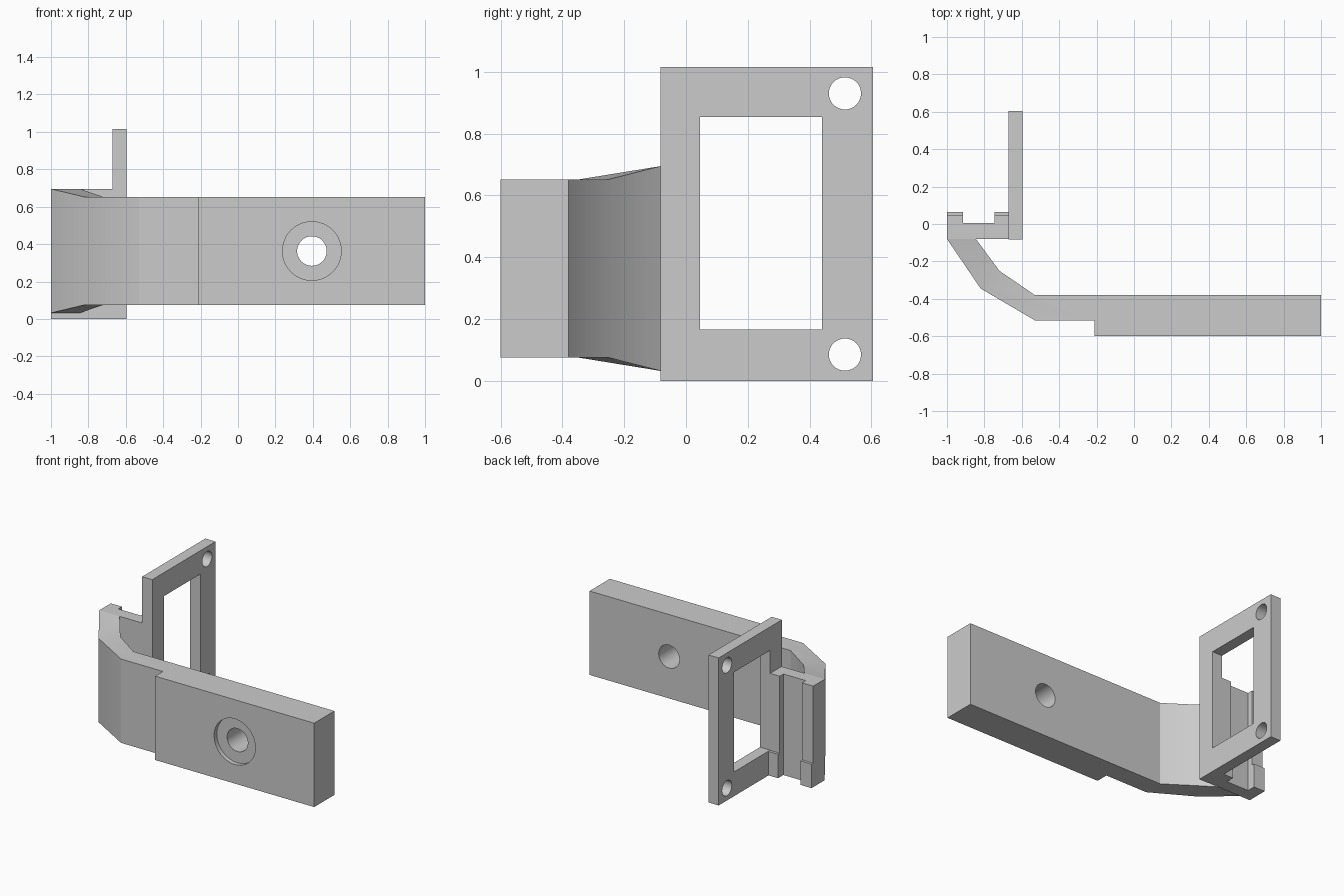
import bpy, bmesh, math
from mathutils import Matrix, Vector

cube = bpy.data.objects.get("Cube")
if cube:
    bpy.data.objects.remove(cube, do_unlink=True)

GREY = (0.6, 0.6, 0.6, 1)
mat = bpy.data.materials.new("plain_grey")
mat.use_nodes = True
mat.diffuse_color = GREY
mat.node_tree.nodes["Principled BSDF"].inputs["Base Color"].default_value = GREY


def finish(name, bm, cutter=False):
    bmesh.ops.recalc_face_normals(bm, faces=bm.faces[:])
    mesh = bpy.data.meshes.new(name)
    bm.to_mesh(mesh)
    bm.free()
    mesh.materials.append(mat)
    obj = bpy.data.objects.new(name, mesh)
    bpy.context.collection.objects.link(obj)
    obj.hide_render = cutter
    return obj


def prism(profile, z0, z1):
    """Extrude an xy outline; returns bmesh with bottom and top vertex rings."""
    bm = bmesh.new()
    low = [bm.verts.new((x, y, z0)) for x, y in profile]
    high = [bm.verts.new((x, y, z1)) for x, y in profile]
    bm.faces.new(low[::-1])
    bm.faces.new(high)
    n = len(profile)
    for i in range(n):
        j = (i + 1) % n
        bm.faces.new((low[i], low[j], high[j], high[i]))
    return bm, low, high


def box(name, x, y, z, cutter=False):
    outline = [(x[0], y[0]), (x[1], y[0]), (x[1], y[1]), (x[0], y[1])]
    return finish(name, prism(outline, *z)[0], cutter)


def cylinder(name, centre, radius, depth, axis):
    bm = bmesh.new()
    turn = Vector((0, 0, 1)).rotation_difference(Vector(axis)).to_matrix().to_4x4()
    bmesh.ops.create_cone(bm, cap_ends=True, segments=48, radius1=radius, radius2=radius,
                          depth=depth, matrix=Matrix.Translation(centre) @ turn)
    return finish(name, bm, True)


def cut(obj, cutters):
    """Subtract each cutter, then remove the helpers."""
    bpy.ops.object.select_all(action='DESELECT')
    bpy.context.view_layer.objects.active = obj
    obj.select_set(True)
    for c in cutters:
        mod = obj.modifiers.new("cut", 'BOOLEAN')
        mod.operation, mod.solver, mod.object = 'DIFFERENCE', 'EXACT', c
        bpy.ops.object.modifier_apply(modifier=mod.name)
        bpy.data.objects.remove(c, do_unlink=True)


# Mounting bar with its stepped, bent arm; the last segment flares in height
outline = [(1, -0.6), (1, -0.38), (-0.53, -0.38), (-0.72, -0.25), (-0.845, -0.08),
           (-1, -0.08), (-0.82, -0.345), (-0.53, -0.515), (-0.21, -0.515), (-0.21, -0.6)]
bm, low, high = prism(outline, 0.075, 0.652)
for ring, tip in ((low, 0.032), (high, 0.695)):
    bmesh.ops.connect_verts(bm, verts=[ring[3], ring[6]])
    for v in ring[4:6]:
        v.co.z = tip
arm = finish("mounting_arm", bm)
cut(arm, [cylinder("bolt_hole", (0.395, -0.5, 0.363), 0.079, 0.6, (0, 1, 0)),
          cylinder("counterbore", (0.395, -0.62, 0.363), 0.157, 0.1, (0, 1, 0))])

# Channelled plate at the end of the arm: two ribs either side of a groove
FRAME_X = (-0.672, -0.595)
plate_outline = [(-1, -0.08), (FRAME_X[0], -0.08), (FRAME_X[0], 0.045), (-0.745, 0.045),
                 (-0.745, 0.005), (-0.915, 0.005), (-0.915, 0.045), (-1, 0.045)]
plate = finish("channel_plate", prism(plate_outline, 0, 0.695)[0])

# Small stop blocks at the foot of each rib
stops = [box(f"{side}_rib_stop", x, (0.045, 0.063), (0, 0.165))
         for side, x in (("outer", (-1, -0.915)), ("inner", (-0.745, FRAME_X[0])))]

# Upright rectangular frame with a window and two screw holes
frame = box("upright_frame", FRAME_X, (-0.082, 0.605), (0, 1.015))
cut(frame, [box("window", (-0.8, -0.5), (0.045, 0.44), (0.167, 0.853), True)] +
    [cylinder("screw_hole", (-0.63, 0.514, z), 0.052, 0.4, (1, 0, 0)) for z in (0.085, 0.93)])

# Smooth the round holes and the gentle bend, keeping hard edges
bpy.ops.object.select_all(action='DESELECT')
for obj in [arm, plate, frame] + stops:
    obj.select_set(True)
bpy.context.view_layer.objects.active = arm
bpy.ops.object.shade_smooth_by_angle(angle=math.radians(30))
